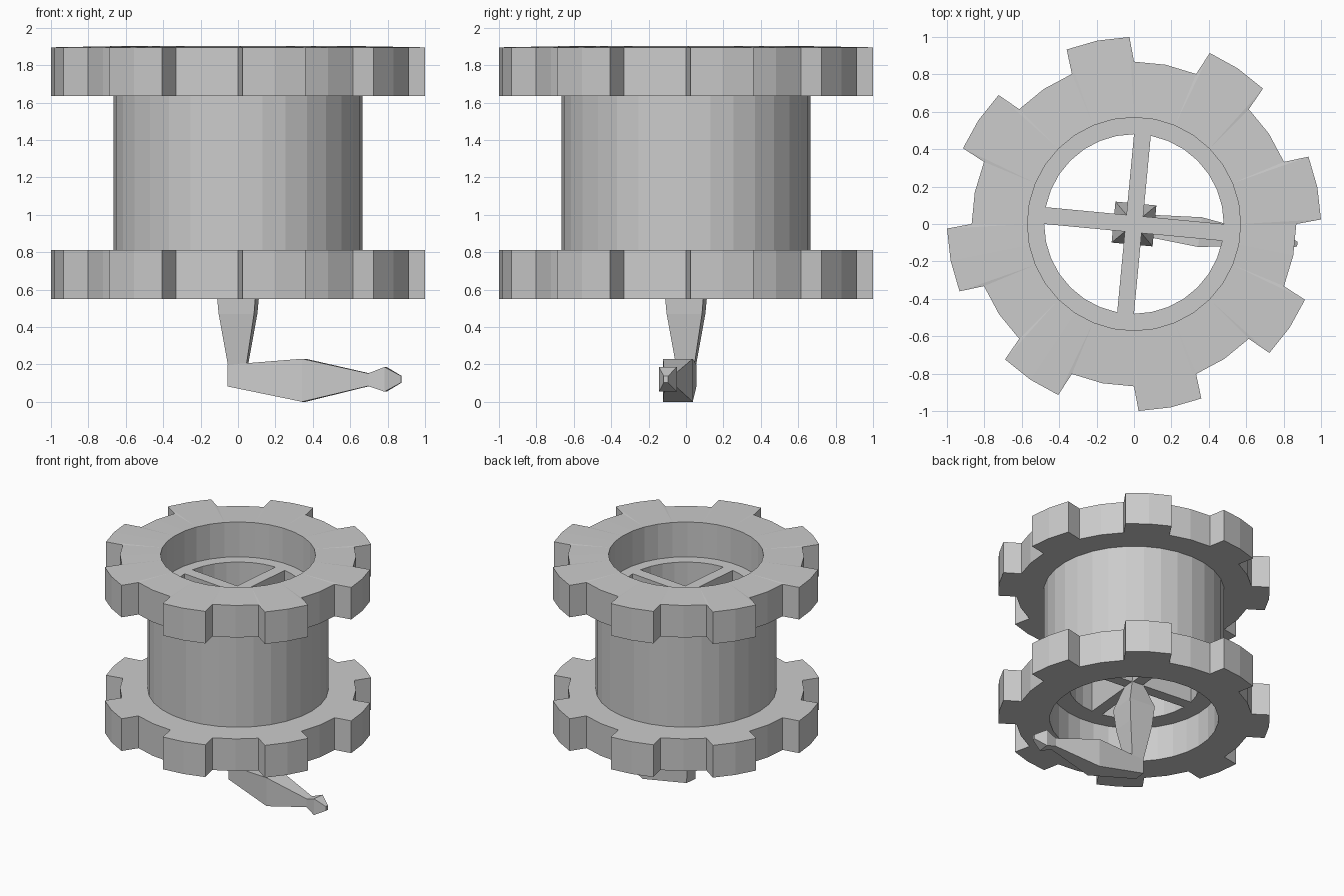
import bpy, bmesh
from math import cos, sin, radians
from mathutils import Matrix

if "Cube" in bpy.data.objects:
    bpy.data.objects.remove(bpy.data.objects["Cube"])


def loft(name, rings, closed=False, turn=0):
    """Skin a list of equal-length point rings; closed joins last to first."""
    bm = bmesh.new()
    vs = [[bm.verts.new(p) for p in ring] for ring in rings]
    n, m = len(rings[0]), len(rings)
    for i in range(m if closed else m - 1):
        a, b = vs[i], vs[(i + 1) % m]
        for j in range(n):
            k = (j + 1) % n
            bm.faces.new((a[j], a[k], b[k], b[j]))
    if not closed:
        bm.faces.new(vs[0])
        bm.faces.new(vs[-1])
    bmesh.ops.remove_doubles(bm, verts=bm.verts, dist=1e-5)
    bmesh.ops.recalc_face_normals(bm, faces=bm.faces)
    bmesh.ops.rotate(bm, verts=bm.verts, matrix=Matrix.Rotation(radians(turn), 3, 'Z'))
    me = bpy.data.meshes.new(name)
    bm.to_mesh(me)
    bm.free()
    ob = bpy.data.objects.new(name, me)
    bpy.context.collection.objects.link(ob)
    return ob


def polar(r, deg, z):
    return (r * cos(radians(deg)), r * sin(radians(deg)), z)


# Toothed rims: (radius, angle, matching inner angle) for one tooth and gap
TOOTH = [(.868, 0, 0), (1.0, 1.4, 0), (1.0, 11.25, 11.25),
         (1.0, 21.1, 22.5), (.868, 22.5, 22.5), (.868, 33.75, 33.75)]


def gear(name, z0, z1, r_in, rise):
    def outer(z):
        return [polar(r, a + 45 * t, z) for t in range(8) for r, a, _ in TOOTH]

    def inner(z):
        return [polar(r_in, b + 45 * t, z) for t in range(8) for _, _, b in TOOTH]
    loft(name, [outer(z0), outer(z1), inner(z1 + rise), inner(z0)], closed=True)


gear("upper_toothed_rim", 1.635, 1.895, .57, .008)
gear("lower_toothed_rim", .55, .812, .62, 0)

# Drum between the rims, with a thick inner ledge
profile = [(.665, .81), (.665, 1.64), (.57, 1.64), (.57, 1.62),
           (.48, 1.62), (.48, .83), (.62, .83), (.62, .81)]
loft("drum", [[polar(r, 11.25 * i, z) for i in range(32)] for r, z in profile], closed=True)


def square(h, z):
    return [(-h, -h, z), (h, -h, z), (h, h, z), (-h, h, z)]


# Crossed spokes inside the drum
for i in range(2):
    rect = [(-.5, -.045), (.5, -.045), (.5, .045), (-.5, .045)]
    loft(f"spoke_{i + 1}", [[(x, y, z) for x, y in rect] for z in (.83, 1.62)], turn=-5.4 + 90 * i)

# Tapered axle pin hanging below the spokes
loft("axle_pin", [square(h, z) for h, z in
                  [(.049, .12), (.05, .2), (.095, .47), (.11, .64), (.045, .85)]], turn=-5.4)

# Crank arm with a pointed tip: (x, half width, half height, centre z)
arm = [(-.05, .05, .058, .14), (.355, .08, .115, .115), (.705, .03, .034, .118),
       (.795, .048, .066, .12), (.88, .012, .018, .12)]
loft("crank_arm", [[(x, -w, z - h), (x, w, z - h), (x, w, z + h), (x, -w, z + h)]
                   for x, w, h, z in arm], turn=-7)
